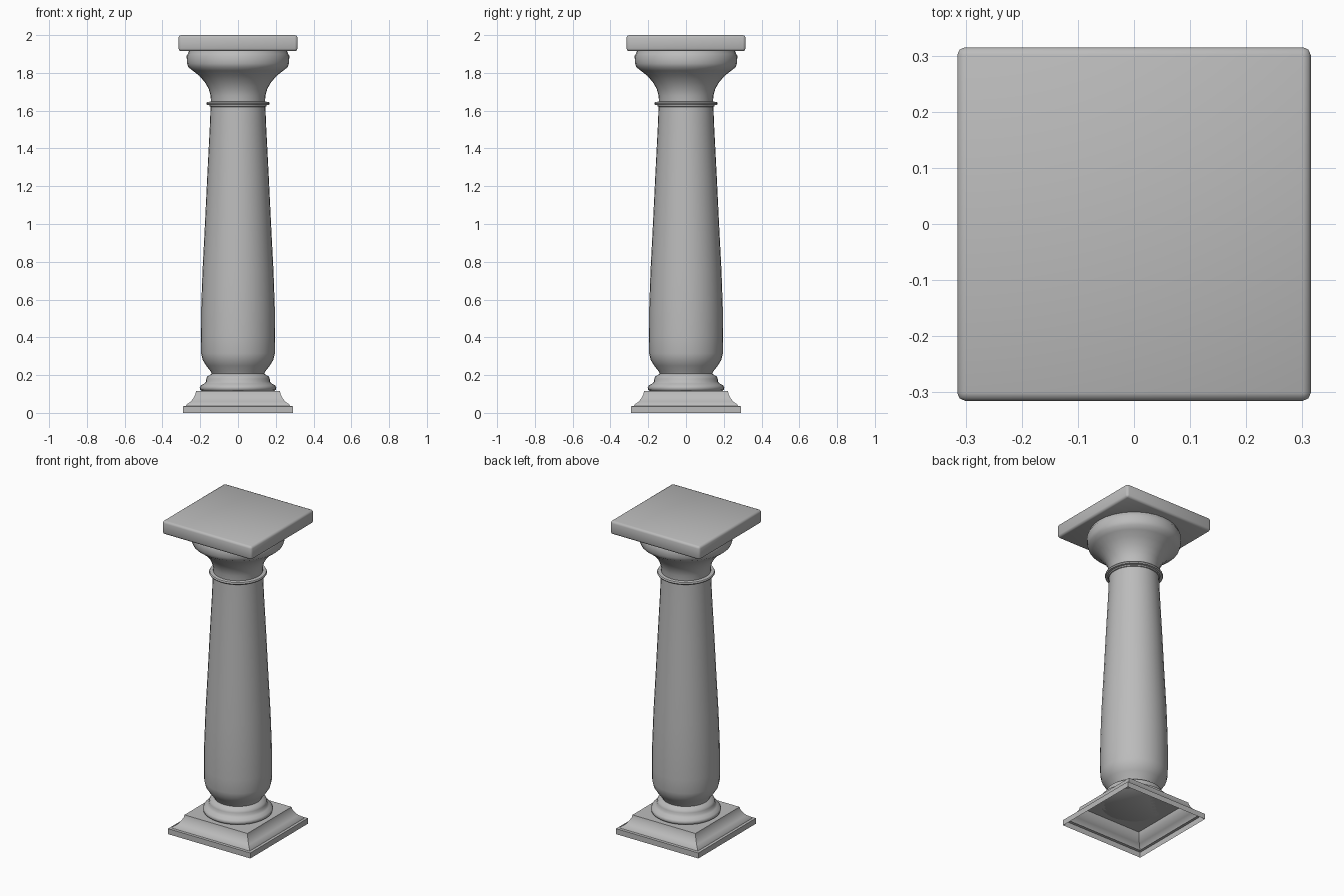
import bpy
import bmesh
from math import cos, sin, pi, radians

if "Cube" in bpy.data.objects:
    bpy.data.objects.remove(bpy.data.objects["Cube"])

stone = bpy.data.materials.new("grey_stone")
stone.use_nodes = True
GREY = (0.5, 0.5, 0.5, 1)
stone.diffuse_color = GREY
stone.node_tree.nodes["Principled BSDF"].inputs["Base Color"].default_value = GREY


def loft(name, profile, sides, cap_bottom=True, cap_top=True, angle=40):
    """Stack rings of (radius, height); four sides gives a square of that half width."""
    bm = bmesh.new()
    turn, grow = (pi / 4, 2 ** 0.5) if sides == 4 else (0, 1)
    rings = []
    for r, z in profile:
        angles = [turn + 2 * pi * i / sides for i in range(sides)]
        rings.append([bm.verts.new((r * grow * cos(a), r * grow * sin(a), z)) for a in angles])
    for low, high in zip(rings, rings[1:]):
        for i in range(sides):
            j = (i + 1) % sides
            bm.faces.new((low[i], low[j], high[j], high[i]))
    if cap_bottom:
        bm.faces.new(rings[0][::-1])
    if cap_top:
        bm.faces.new(rings[-1])
    mesh = bpy.data.meshes.new(name)
    bm.to_mesh(mesh)
    bm.free()
    mesh.materials.append(stone)
    obj = bpy.data.objects.new(name, mesh)
    bpy.context.collection.objects.link(obj)
    bpy.ops.object.select_all(action="DESELECT")
    obj.select_set(True)
    bpy.context.view_layer.objects.active = obj
    bpy.ops.object.shade_smooth_by_angle(angle=radians(angle))
    return obj


# Square plinth, hollow and open underneath
loft("plinth", [(0.29, 0), (0.29, 0.035), (0.275, 0.037), (0.272, 0.045), (0.25, 0.06),
                (0.235, 0.08), (0.225, 0.1), (0.222, 0.115)], 4, cap_bottom=False)

# Round moulding under the shaft
loft("base_moulding", [(0.19, 0.115), (0.2, 0.122), (0.203, 0.133), (0.198, 0.145),
                       (0.18, 0.155), (0.17, 0.165), (0.168, 0.18), (0.163, 0.193),
                       (0.145, 0.203), (0.135, 0.21)], 32)

# Swelling, tapered shaft
loft("shaft", [(0.135, 0.2), (0.145, 0.22), (0.168, 0.25), (0.187, 0.28), (0.195, 0.315),
               (0.196, 0.4), (0.195, 0.55), (0.188, 0.75), (0.175, 1.0), (0.163, 1.25),
               (0.15, 1.5), (0.145, 1.62)], 32)

# Ring at the neck
loft("neck_ring", [(0.14, 1.618), (0.15, 1.622), (0.152, 1.629), (0.164, 1.631), (0.168, 1.638),
                   (0.164, 1.646), (0.142, 1.648)], 32)

# Flared bell of the capital
loft("capital_bell", [(0.143, 1.64), (0.145, 1.68), (0.155, 1.715), (0.175, 1.75), (0.205, 1.785),
                      (0.24, 1.812), (0.263, 1.83), (0.27, 1.85), (0.272, 1.89), (0.266, 1.9),
                      (0.26, 1.916)], 32)

# Square slab on top with softened edges and soft shading across its faces
slab = loft("top_slab", [(0.315, 1.915), (0.315, 2.0)], 4, angle=180)
bevel = slab.modifiers.new("soft_edges", "BEVEL")
bevel.width = 0.014
bevel.segments = 2
